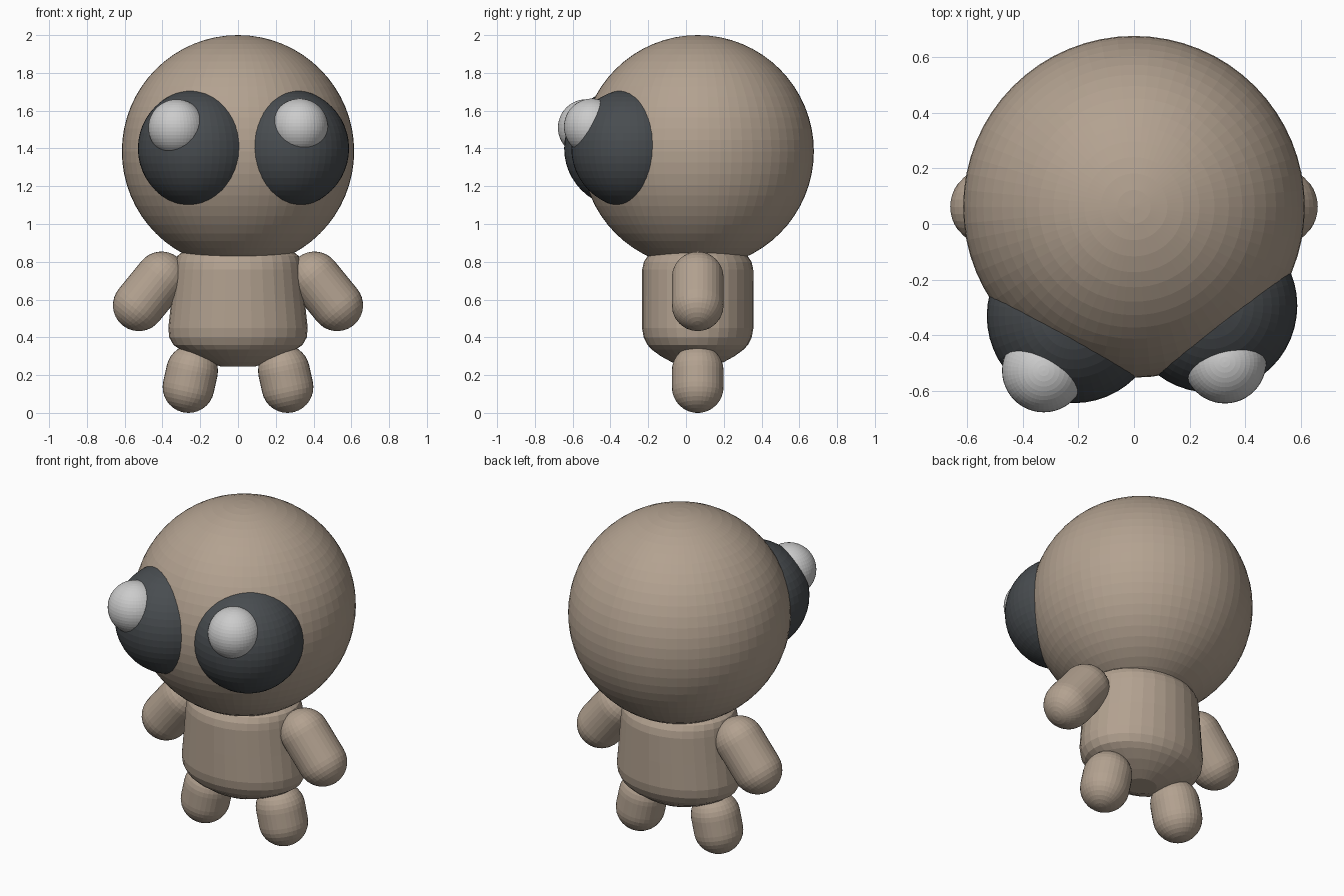
import bpy, bmesh, math
from mathutils import Vector

if "Cube" in bpy.data.objects:
    bpy.data.objects.remove(bpy.data.objects["Cube"])

YC = 0.062  # depth of the head and body axis


def material(name, rgb):
    m = bpy.data.materials.new(name)
    m.diffuse_color = (*rgb, 1)
    m.use_nodes = True
    m.node_tree.nodes["Principled BSDF"].inputs["Base Color"].default_value = m.diffuse_color
    return m


TAN = material("tan", (0.45, 0.36, 0.28))
DARK = material("dark", (0.065, 0.073, 0.08))


def finish(name, bm, mat=None):
    bmesh.ops.recalc_face_normals(bm, faces=bm.faces)
    me = bpy.data.meshes.new(name)
    bm.to_mesh(me)
    bm.free()
    ob = bpy.data.objects.new(name, me)
    bpy.context.collection.objects.link(ob)
    if mat:
        me.materials.append(mat)
    return ob


def ball(name, centre, r, mat=None, seg=48):
    bm = bmesh.new()
    bmesh.ops.create_uvsphere(bm, u_segments=seg, v_segments=seg // 2, radius=r)
    ob = finish(name, bm, mat)
    ob.location = centre
    return ob


def stack(name, rings, mat, seg=32):
    """Skin a stack of ellipses given as (z, x radius, y radius)."""
    bm = bmesh.new()
    loops = []
    for z, rx, ry in rings:
        angles = [2 * math.pi * i / seg for i in range(seg)]
        loops.append([bm.verts.new((rx * math.cos(a), ry * math.sin(a), z)) for a in angles])
    for a, b in zip(loops, loops[1:]):
        for i in range(seg):
            j = (i + 1) % seg
            bm.faces.new((a[i], a[j], b[j], b[i]))
    bm.faces.new(loops[0][::-1])
    bm.faces.new(loops[-1])
    return finish(name, bm, mat)


def capsule(name, p, q, r, mat, steps=9):
    """Round-ended limb from point p to point q."""
    p, q = Vector(p), Vector(q)
    length = (q - p).length
    rings = []
    for k in range(2 * steps):
        top = k >= steps
        t = math.radians(-88 + 88 * k / (steps - 1)) if not top else \
            math.radians(88 * (k - steps) / (steps - 1))
        rings.append((r * math.sin(t) + (length if top else 0), r * math.cos(t), r * math.cos(t)))
    ob = stack(name, rings, mat)
    ob.rotation_euler = (q - p).to_track_quat('Z', 'Y').to_euler()
    ob.location = p
    return ob


# head
ball("head", (0, YC, 1.385), 0.615, TAN, 64)

# slightly uneven eyes with highlights
ball("left_eye", (-0.217, -0.332, 1.40), 0.313, DARK)
ball("right_eye", (0.275, -0.294, 1.40), 0.313, DARK)
ball("left_eye_highlight", (-0.325, -0.528, 1.51), 0.15)
ball("right_eye_highlight", (0.327, -0.497, 1.515), 0.149)

# torso, wider at the hips and rounded underneath
torso = stack("torso", [
    (0.245, 0.09, 0.08), (0.27, 0.16, 0.14), (0.30, 0.235, 0.195),
    (0.335, 0.305, 0.243), (0.36, 0.342, 0.266), (0.40, 0.364, 0.286),
    (0.45, 0.369, 0.295), (0.60, 0.353, 0.295), (0.76, 0.337, 0.294),
    (0.80, 0.332, 0.285), (0.83, 0.322, 0.265), (0.848, 0.30, 0.24),
    (0.855, 0.26, 0.20)], TAN)
torso.location.y = YC

# arms and legs
for side, s in (("left", -1), ("right", 1)):
    capsule(side + "_arm", (s * 0.525, YC, 0.57), (s * 0.405, YC, 0.717), 0.137, TAN)
    capsule(side + "_leg", (s * 0.262, YC, 0.137), (s * 0.243, YC, 0.223), 0.137, TAN)
